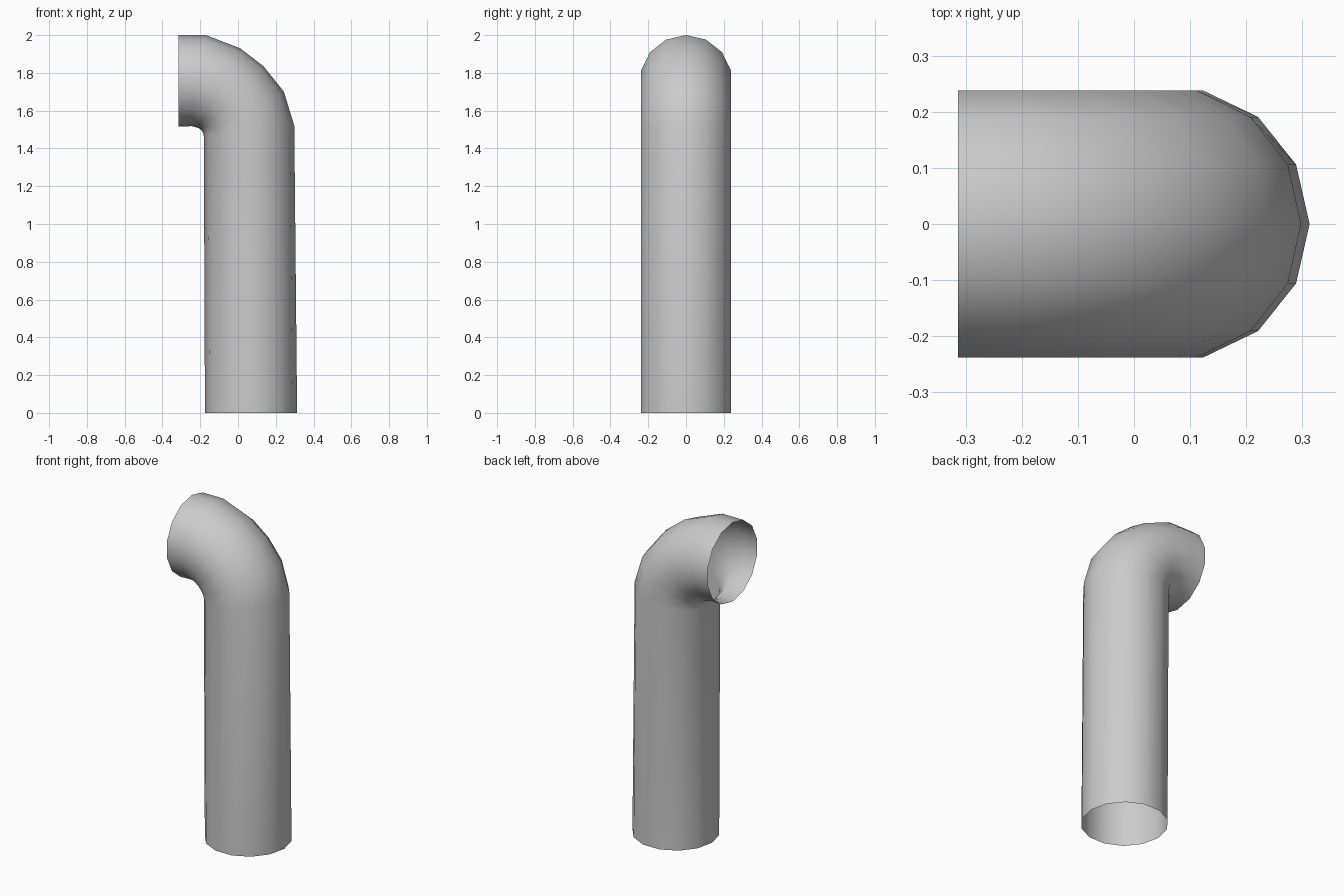
import bpy
import bmesh
from math import cos, sin, tau
from mathutils import Vector

cube = bpy.data.objects.get("Cube")
if cube:
    bpy.data.objects.remove(cube, do_unlink=True)

SIDES = 14
HALF_WIDTH = 0.244

# Grey pipe material
grey = bpy.data.materials.new("light_grey")
grey.use_nodes = True
colour = (0.6, 0.6, 0.6, 1)
grey.diffuse_color = colour
grey.node_tree.nodes["Principled BSDF"].inputs["Base Color"].default_value = colour

# Each ring: outer and inner (x, z) of the pipe wall, from foot to mouth
rings = [
    ((0.313, 0.0), (-0.175, 0.0)),
    ((0.298, 1.52), (-0.181, 1.465)),
    ((0.243, 1.70), (-0.184, 1.48)),
    ((0.135, 1.835), (-0.192, 1.495)),
    ((0.012, 1.93), (-0.208, 1.508)),
    ((-0.17, 2.0), (-0.245, 1.518)),
    ((-0.314, 2.0), (-0.314, 1.515)),
]


def add_ring(bm, outer, inner):
    a = Vector((outer[0], 0, outer[1]))
    b = Vector((inner[0], 0, inner[1]))
    centre, arm = (a + b) / 2, (a - b) / 2
    side = Vector((0, HALF_WIDTH, 0))
    return [bm.verts.new(centre + arm * cos(tau * i / SIDES) + side * sin(tau * i / SIDES))
            for i in range(SIDES)]


# Open bent pipe, one wall thick
bm = bmesh.new()
loops = [add_ring(bm, *ring) for ring in rings]
for low, high in zip(loops, loops[1:]):
    for i in range(SIDES):
        j = (i + 1) % SIDES
        bm.faces.new((low[i], low[j], high[j], high[i])).smooth = True

mesh = bpy.data.meshes.new("bent_pipe")
bm.to_mesh(mesh)
bm.free()
mesh.materials.append(grey)
pipe = bpy.data.objects.new("bent_pipe", mesh)
bpy.context.collection.objects.link(pipe)
